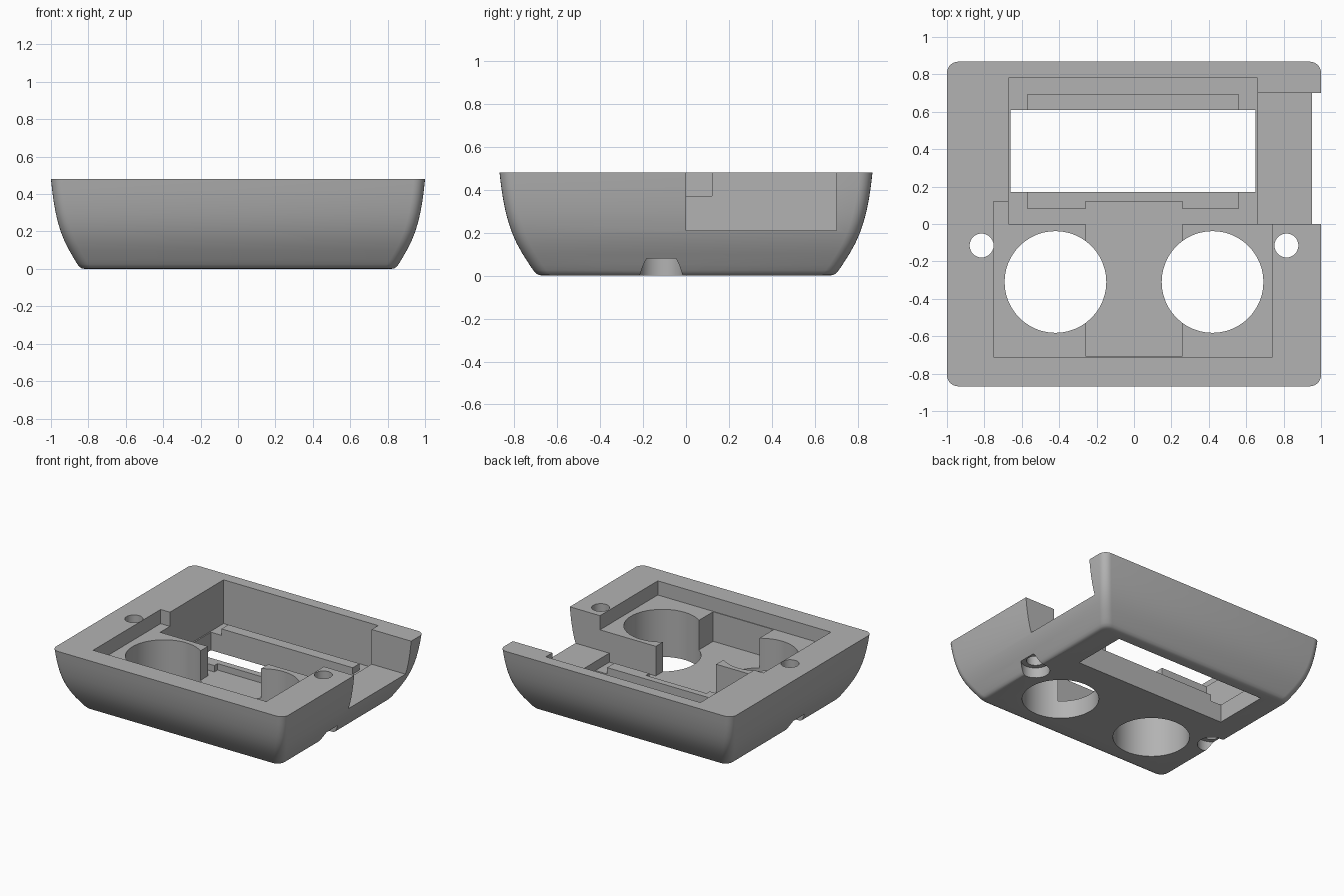
import bpy
import bmesh
import math

cube = bpy.data.objects.get("Cube")
if cube:
    bpy.data.objects.remove(cube, do_unlink=True)

grey = bpy.data.materials.new("plain grey")
grey.use_nodes = True
GREY = (0.45, 0.45, 0.45, 1)
grey.diffuse_color = GREY
grey.node_tree.nodes["Principled BSDF"].inputs["Base Color"].default_value = GREY


def loft(name, rings):
    """Closed solid through matching rings of points, bottom to top."""
    bm = bmesh.new()
    loops = [[bm.verts.new(p) for p in ring] for ring in rings]
    n = len(loops[0])
    bm.faces.new(loops[0])
    bm.faces.new(loops[-1])
    for a, b in zip(loops, loops[1:]):
        for i in range(n):
            j = (i + 1) % n
            bm.faces.new((a[i], a[j], b[j], b[i]))
    bmesh.ops.recalc_face_normals(bm, faces=bm.faces)
    mesh = bpy.data.meshes.new(name)
    bm.to_mesh(mesh)
    bm.free()
    mesh.materials.append(grey)
    obj = bpy.data.objects.new(name, mesh)
    bpy.context.collection.objects.link(obj)
    return obj


def prism(name, outline, z0, z1):
    return loft(name, [[(x, y, z) for x, y in outline] for z in (z0, z1)])


def box(name, x0, x1, y0, y1, z0, z1):
    return prism(name, [(x0, y0), (x1, y0), (x1, y1), (x0, y1)], z0, z1)


def cylinder(name, x, y, r, z0, z1, sides=48):
    angles = [2 * math.pi * i / sides for i in range(sides)]
    return prism(name, [(x + r * math.cos(a), y + r * math.sin(a)) for a in angles], z0, z1)


def rounded_ring(hx, hy, r, z, steps=6):
    ring = []
    for k, (sx, sy) in enumerate(((1, 1), (-1, 1), (-1, -1), (1, -1))):
        for i in range(steps + 1):
            a = math.pi / 2 * (k + i / steps)
            ring.append((sx * (hx - r) + r * math.cos(a), sy * (hy - r) + r * math.sin(a), z))
    return ring


# Outer body: rounded rectangle that narrows along a curve towards the base
profile = [(0, 0.2), (0.003, 0.183), (0.01, 0.17), (0.025, 0.157), (0.05, 0.14), (0.1, 0.108),
           (0.15, 0.08), (0.2, 0.058), (0.25, 0.041), (0.3, 0.028), (0.36, 0.016),
           (0.42, 0.007), (0.48, 0)]
body = loft("case_body", [rounded_ring(1 - 0.9 * d, 0.868 - d, 0.06, z) for z, d in profile])

# Recesses and openings
FLOOR, LEDGE, NOTCH, OVER = 0.14, 0.37, 0.21, 0.6
cutters = [
    box("wide_recess", -0.75, 0.74, -0.71, 0.12, LEDGE, OVER),
    box("rear_recess", -0.67, 0.66, 0, 0.78, FLOOR, OVER),
    box("centre_recess", -0.26, 0.26, -0.705, 0.12, FLOOR, OVER),
    box("side_notch", 0.6, 1.2, 0, 0.7, NOTCH, OVER),
    box("window_opening", -0.66, 0.65, 0.17, 0.61, -0.1, OVER),
]
for side, s in (("left", 1), ("right", -1)):
    cutters += [
        cylinder(side + "_round_opening", s * 0.42, -0.31, 0.272, -0.1, OVER),
        cylinder(side + "_screw_hole", s * 0.815, -0.115, 0.064, -0.1, OVER, 32),
        cylinder(side + "_screw_head_recess", s * 0.815, -0.115, 0.102, -0.1, 0.08, 32),
    ]

bpy.context.view_layer.objects.active = body
for cutter in cutters:
    mod = body.modifiers.new(cutter.name, "BOOLEAN")
    mod.operation = "DIFFERENCE"
    mod.solver = "EXACT"
    mod.object = cutter
    bpy.ops.object.modifier_apply(modifier=mod.name)
for cutter in cutters:
    bpy.data.objects.remove(cutter, do_unlink=True)

bpy.ops.object.select_all(action="DESELECT")
body.select_set(True)
bpy.ops.object.shade_smooth_by_angle(angle=math.radians(30))

# Raised rails along both long edges of the window
RAIL = 0.19
box("rear_window_rail", -0.57, 0.56, 0.61, 0.695, FLOOR, RAIL)
prism("front_window_rail", [(-0.57, 0.08), (-0.26, 0.08), (-0.26, 0.12), (0.26, 0.12),
                            (0.26, 0.08), (0.56, 0.08), (0.56, 0.17), (-0.57, 0.17)],
      FLOOR, RAIL)
